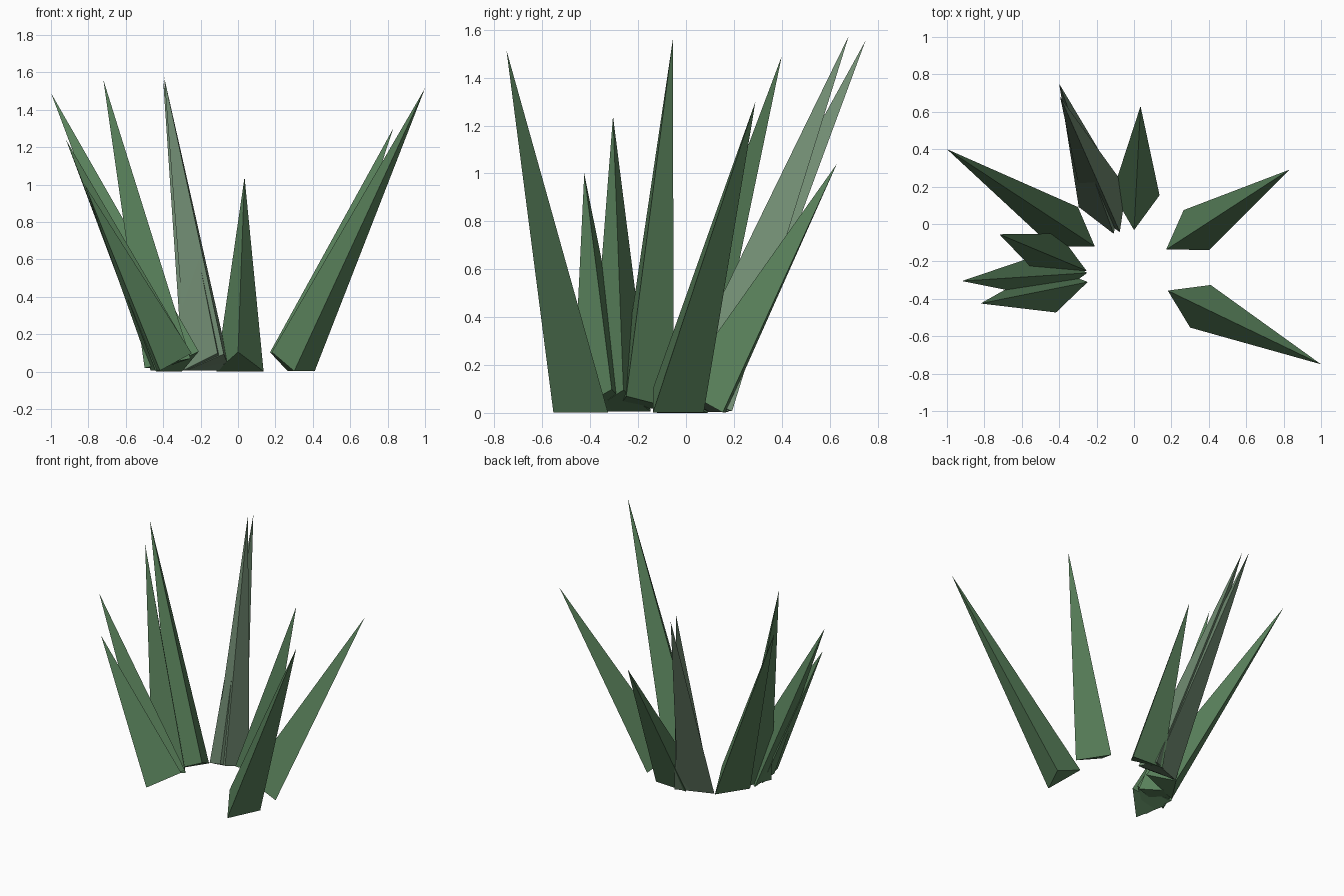
import bpy, bmesh
from mathutils import Vector

if "Cube" in bpy.data.objects:
    bpy.data.objects.remove(bpy.data.objects["Cube"])


def material(name, rgb):
    m = bpy.data.materials.new(name)
    m.diffuse_color = (*rgb, 1)
    m.use_nodes = True
    m.node_tree.nodes["Principled BSDF"].inputs["Base Color"].default_value = m.diffuse_color
    return m


green = material("leaf_green", (0.10, 0.22, 0.105))
pale = material("leaf_pale_green", (0.17, 0.27, 0.175))
RADIUS, BASE_Z = 0.146, 0.036


def blade(name, centre, tip, mat):
    # three-sided spike: one base corner faces away from the lean
    c, t = Vector((*centre, BASE_Z)), Vector(tip)
    axis = (t - c).normalized()
    side = Vector((0, 0, 1)).cross(axis).normalized()
    out = side.cross(axis).normalized()
    if out.z < 0:
        out = -out
    bm = bmesh.new()
    a = bm.verts.new(c + out * RADIUS)
    b = bm.verts.new(c - out * RADIUS / 2 + side * RADIUS * 0.866)
    d = bm.verts.new(c - out * RADIUS / 2 - side * RADIUS * 0.866)
    top = bm.verts.new(t)
    for face in ((a, b, d), (a, b, top), (b, d, top), (d, a, top)):
        bm.faces.new(face)
    bmesh.ops.recalc_face_normals(bm, faces=bm.faces)
    mesh = bpy.data.meshes.new(name)
    bm.to_mesh(mesh)
    bm.free()
    mesh.materials.append(mat)
    bpy.context.collection.objects.link(bpy.data.objects.new(name, mesh))


# grass blades: base centre, tip
blades = [
    ((-0.316, -0.05), (-1.0, 0.40, 1.49), green),
    ((-0.385, -0.195), (-0.72, -0.055, 1.56), green),
    ((-0.383, -0.27), (-0.92, -0.305, 1.24), green),
    ((-0.377, -0.336), (-0.82, -0.425, 1.0), green),
    ((-0.154, 0.072), (-0.40, 0.75, 1.555), pale),
    ((-0.13, 0.08), (-0.395, 0.68, 1.575), pale),
    ((0.007, 0.096), (0.035, 0.63, 1.04), green),
    ((0.28, -0.067), (0.83, 0.29, 1.30), green),
    ((0.297, -0.412), (1.0, -0.75, 1.515), green),
]
for i, (centre, tip, mat) in enumerate(blades, 1):
    blade(f"grass_blade_{i}", centre, tip, mat)
